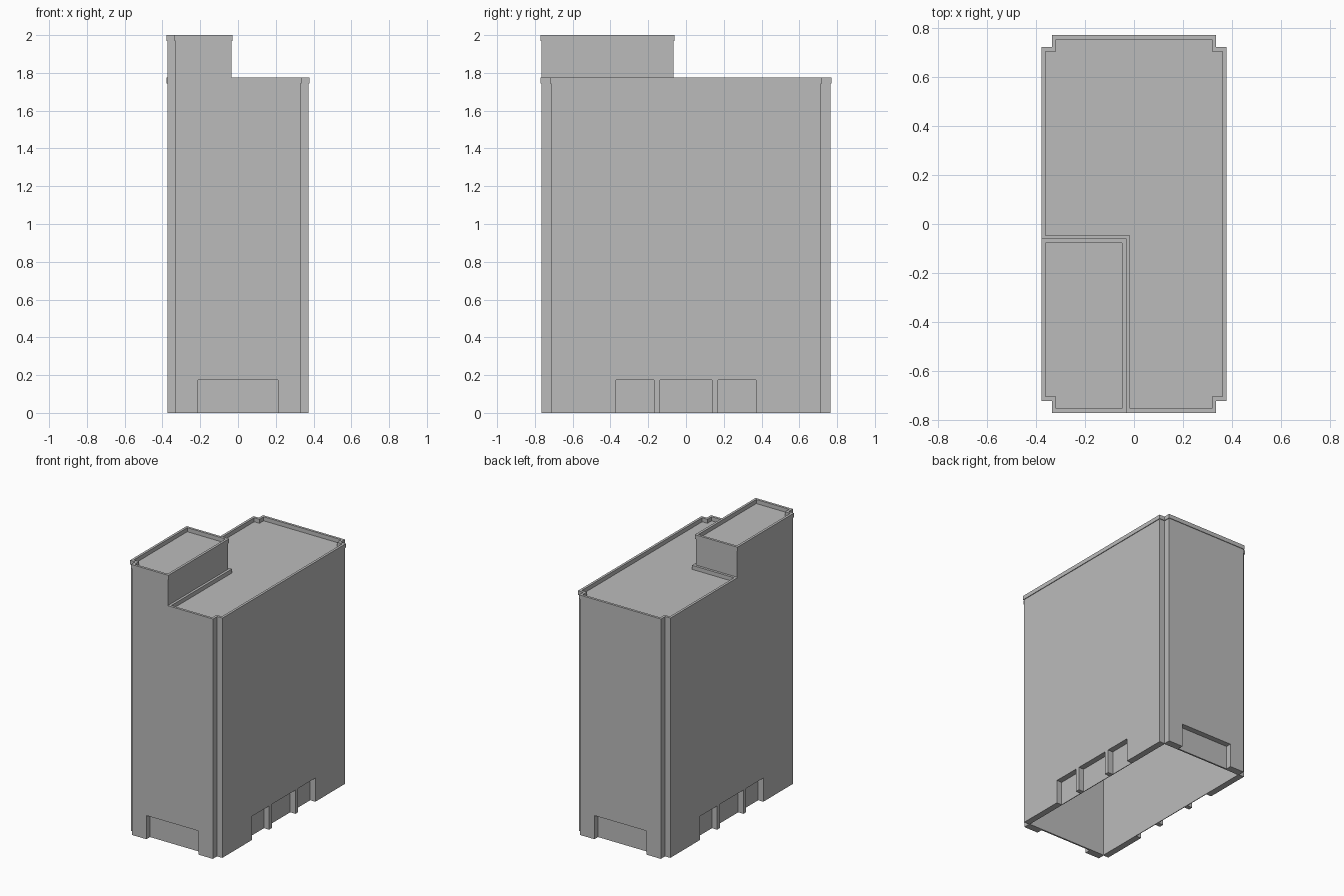
import bpy
import bmesh
from mathutils import Vector

cube = bpy.data.objects.get("Cube")
if cube:
    bpy.data.objects.remove(cube, do_unlink=True)

grey = bpy.data.materials.new("concrete_grey")
grey.use_nodes = True
grey.diffuse_color = (0.5, 0.5, 0.5, 1)
grey.node_tree.nodes["Principled BSDF"].inputs["Base Color"].default_value = (0.5, 0.5, 0.5, 1)


def offset(plan, w):
    """Move a right-angled, counter-clockwise outline inward by w."""
    out = []
    for i, p in enumerate(plan):
        a, b, c = Vector(plan[i - 1]), Vector(p), Vector(plan[(i + 1) % len(plan)])
        d1, d2 = (b - a).normalized(), (c - b).normalized()
        out.append((b.x - w * (d1.y + d2.y), b.y + w * (d1.x + d2.x)))
    return out


def add_prism(bm, plan, z0, z1):
    low = [bm.verts.new((x, y, z0)) for x, y in plan]
    high = [bm.verts.new((x, y, z1)) for x, y in plan]
    bm.faces.new(low[::-1])
    bm.faces.new(high)
    for i in range(len(plan)):
        j = (i + 1) % len(plan)
        bm.faces.new((low[i], low[j], high[j], high[i]))


def add_ring(bm, plan, w, z0, z1):
    loops = [[bm.verts.new((x, y, z)) for x, y in p]
             for p, z in ((plan, z0), (plan, z1), (offset(plan, w), z1), (offset(plan, w), z0))]
    for k in range(4):
        a, b = loops[k], loops[(k + 1) % 4]
        for i in range(len(plan)):
            j = (i + 1) % len(plan)
            bm.faces.new((a[i], a[j], b[j], b[i]))


def rect(x0, x1, y0, y1):
    return [(x0, y0), (x1, y0), (x1, y1), (x0, y1)]


def finish(bm, name):
    bmesh.ops.recalc_face_normals(bm, faces=bm.faces)
    mesh = bpy.data.meshes.new(name)
    bm.to_mesh(mesh)
    bm.free()
    mesh.materials.append(grey)
    ob = bpy.data.objects.new(name, mesh)
    bpy.context.collection.objects.link(ob)
    return ob


# Main dimensions: half width, half length, notch positions, tower sides
X, Y, A, B = 0.373, 0.765, 0.33, 0.716
TX, TY = -0.035, -0.065
ROOF, PARAPET, TOWER_ROOF, TOP = 1.745, 1.775, 1.97, 2.0
LIP = 0.005

full_plan = [(-A, -Y), (A, -Y), (A, -B), (X, -B), (X, B), (A, B),
             (A, Y), (-A, Y), (-A, B), (-X, B), (-X, -B), (-A, -B)]
roof_plan = [(TX, -Y)] + full_plan[1:10] + [(-X, TY), (TX, TY)]
tower_plan = [(-A, -Y), (TX, -Y), (TX, TY), (-X, TY), (-X, -B), (-A, -B)]

# Hollow main block with notched corners
bm = bmesh.new()
add_prism(bm, full_plan, 0, ROOF)
body = finish(bm, "main_block")

# Cutter: open underside and the recessed ground-floor openings
DEPTH, DOOR = 0.042, 0.175
bm = bmesh.new()
add_prism(bm, rect(-0.326, 0.326, -0.711, 0.711), -0.1, ROOF - 0.04)
for s in (-1, 1):
    xs = sorted((s * (X - DEPTH), s * (X + 0.1)))
    ys = sorted((s * (Y - DEPTH), s * (Y + 0.1)))
    for y0, y1 in ((-0.37, -0.17), (-0.137, 0.137), (0.17, 0.37)):
        add_prism(bm, rect(*xs, y0, y1), -0.1, DOOR)
    add_prism(bm, rect(-0.213, 0.213, *ys), -0.1, DOOR)
cutter = finish(bm, "opening_cutter")
cutter.hide_render = True

mod = body.modifiers.new("openings", "BOOLEAN")
mod.operation = "DIFFERENCE"
mod.solver = "EXACT"
mod.object = cutter
bpy.context.view_layer.objects.active = body
bpy.ops.object.modifier_apply(modifier=mod.name)
bpy.data.objects.remove(cutter, do_unlink=True)

# Rooftop tower
bm = bmesh.new()
add_prism(bm, tower_plan, ROOF, TOWER_ROOF)
finish(bm, "roof_tower")

# Parapets with a slight overhang
for name, plan, z0, z1 in (("roof_parapet", roof_plan, ROOF, PARAPET),
                           ("tower_parapet", tower_plan, TOWER_ROOF, TOP)):
    bm = bmesh.new()
    outer = offset(plan, -LIP)
    if name == "roof_parapet":
        # Keep the parapet tight against the tower walls
        outer[0] = (TX, -Y - LIP)
        outer[-2] = (-X - LIP, TY)
        outer[-1] = (TX, TY)
    add_ring(bm, outer, 0.018, z0, z1)
    finish(bm, name)
